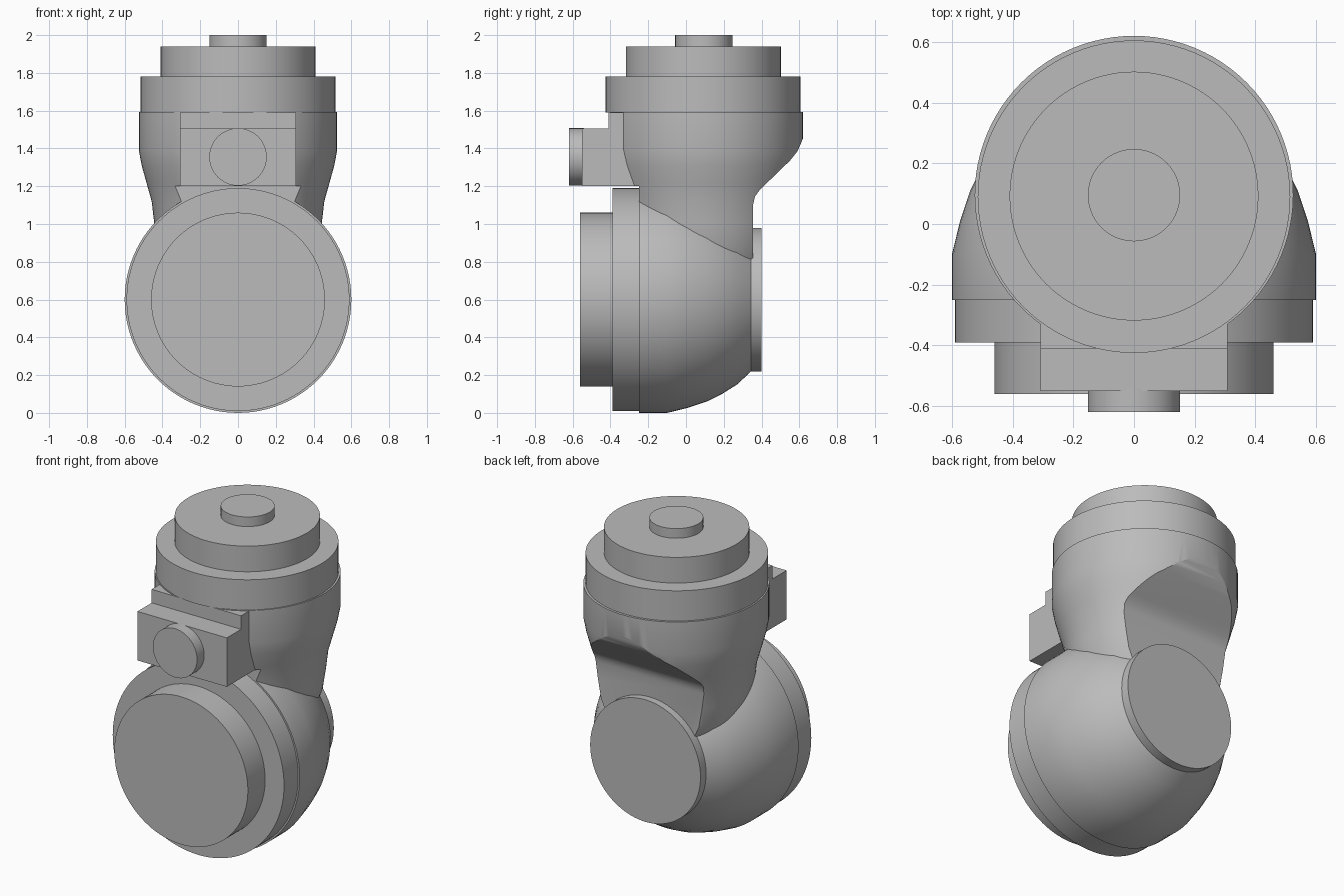
import bpy, bmesh, math
from mathutils import Matrix

if "Cube" in bpy.data.objects:
    bpy.data.objects.remove(bpy.data.objects["Cube"])

grey = bpy.data.materials.new("light_grey")
grey.diffuse_color = (0.5, 0.5, 0.5, 1)
grey.use_nodes = True
grey.node_tree.nodes["Principled BSDF"].inputs["Base Color"].default_value = grey.diffuse_color


def make(name, bm, smooth=True):
    bmesh.ops.recalc_face_normals(bm, faces=bm.faces)
    mesh = bpy.data.meshes.new(name)
    bm.to_mesh(mesh)
    bm.free()
    mesh.materials.append(grey)
    ob = bpy.data.objects.new(name, mesh)
    bpy.context.collection.objects.link(ob)
    if smooth:
        shade(ob)
    return ob


def shade(ob):
    bpy.ops.object.select_all(action='DESELECT')
    ob.select_set(True)
    bpy.context.view_layer.objects.active = ob
    bpy.ops.object.shade_smooth_by_angle(angle=math.radians(32))


def revolve(name, profile, matrix, n=96):
    """Closed solid of revolution from (radius, height) points."""
    bm = bmesh.new()
    rings = [[bm.verts.new((r * math.cos(2 * math.pi * i / n),
                            r * math.sin(2 * math.pi * i / n), h)) for i in range(n)]
             for r, h in profile]
    for a, b in zip(rings, rings[1:]):
        for i in range(n):
            j = (i + 1) % n
            bm.faces.new((a[i], a[j], b[j], b[i]))
    bm.faces.new(rings[0])
    bm.faces.new(rings[-1])
    bm.transform(matrix)
    return make(name, bm)


def extrude_x(name, outline, half):
    """Prism from a (y, z) outline, extruded to both sides of x = 0."""
    bm = bmesh.new()
    face = bm.faces.new([bm.verts.new((-half, y, z)) for y, z in outline])
    out = bmesh.ops.extrude_face_region(bm, geom=[face])
    bmesh.ops.translate(bm, vec=(2 * half, 0, 0),
                        verts=[v for v in out["geom"] if isinstance(v, bmesh.types.BMVert)])
    return make(name, bm, smooth=False)


def upright(y):
    return Matrix.Translation((0, y, 0))


def forward(z):
    # local height runs along +y
    return Matrix.Translation((0, 0, z)) @ Matrix.Rotation(-math.pi / 2, 4, 'X')


# Upper housing: tapered drum that narrows into the elbow
housing = revolve("upper_housing",
                  [(.25, .5), (.31, .6), (.38, .75), (.425, .88), (.443, 1.0), (.457, 1.12),
                   (.485, 1.22), (.51, 1.31), (.525, 1.39), (.525, 1.592)], upright(.095))

# Cutters: sloped relief at the back, flat at the front
back_cut = extrude_x("back_cutter",
                     [(.9, .3), (.355, .3), (.355, 1.10), (.365, 1.145), (.39, 1.18), (.55, 1.335),
                      (.59, 1.385), (.61, 1.43), (.63, 1.48), (.9, 1.48)], 1)
front_cut = extrude_x("front_cutter",
                      [(-.9, .3), (-.25, .3), (-.25, 1.2), (-.40, 1.2), (-.40, 1.7), (-.9, 1.7)], 1)
for cutter in (back_cut, front_cut):
    mod = housing.modifiers.new("cut", 'BOOLEAN')
    mod.operation = 'DIFFERENCE'
    mod.solver = 'EXACT'
    mod.object = cutter
    shade(housing)
    bpy.ops.object.modifier_apply(modifier=mod.name)
    bpy.data.objects.remove(cutter)
shade(housing)

# Top joint stack
revolve("top_ring", [(.515, 1.59), (.515, 1.78)], upright(.09))
revolve("top_cap", [(.41, 1.77), (.41, 1.94)], upright(.092))
revolve("top_knob", [(.152, 1.93), (.152, 2.0)], upright(.095))

# Lower housing: rounded drum facing the front
revolve("lower_housing",
        [(.6, -.25), (.6, -.1), (.573, .01), (.54, .11), (.5, .19), (.45, .27), (.38, .345)],
        forward(.6))
revolve("front_ring", [(.59, -.39), (.59, -.24)], forward(.6))
revolve("front_cap", [(.46, -.56), (.46, -.38)], forward(.6))
revolve("back_cap", [(.38, .34), (.38, .4)], forward(.6))

# Front connector block and its round button
extrude_x("connector_block",
          [(-.55, 1.2), (-.2, 1.2), (-.2, 1.589), (-.41, 1.589), (-.41, 1.505), (-.55, 1.505)], .308)
revolve("connector_button", [(.152, -.62), (.152, -.54)], forward(1.355), 64)
